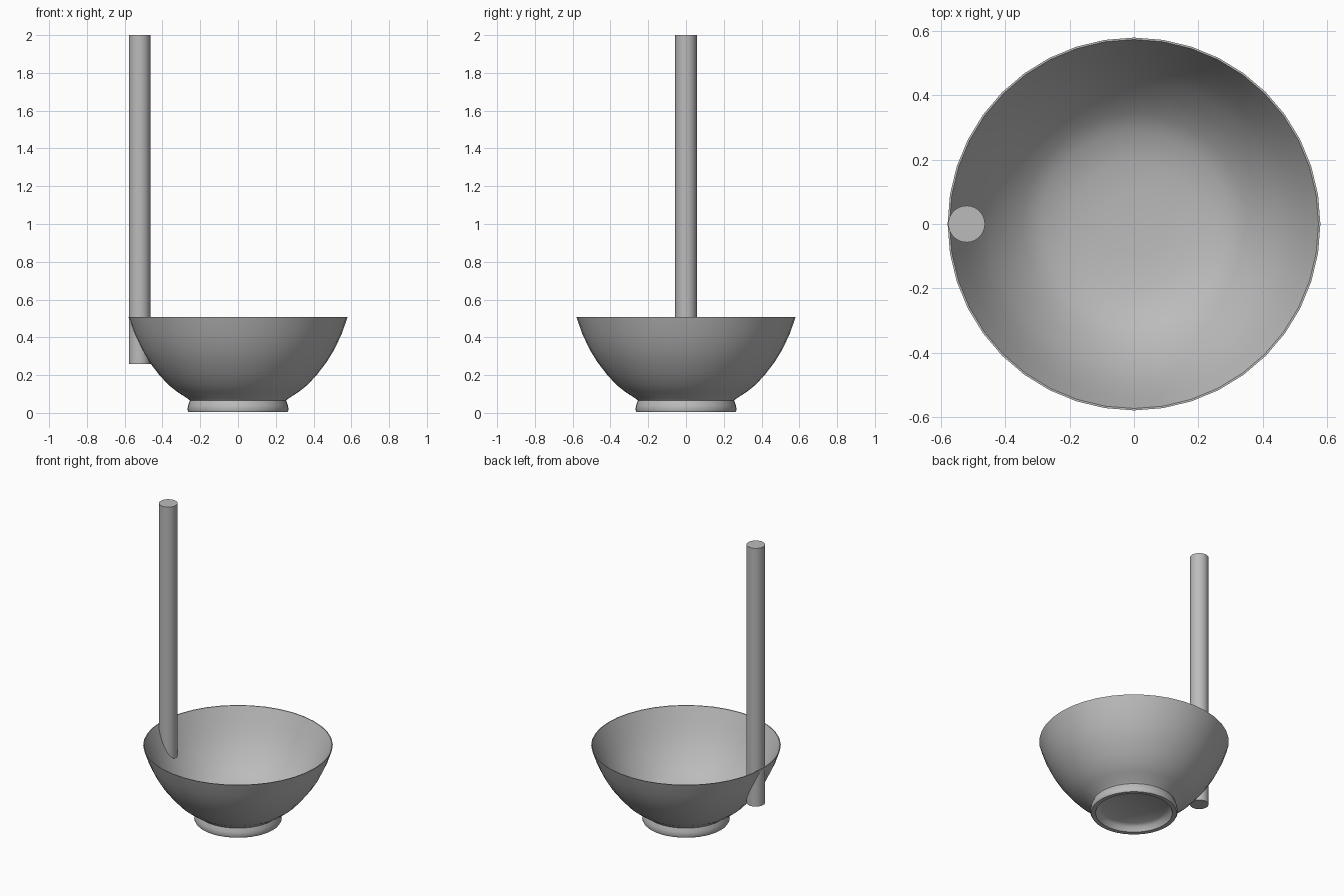
import bpy
from math import cos, sin, pi, radians

cube = bpy.data.objects.get("Cube")
if cube:
    bpy.data.objects.remove(cube, do_unlink=True)

grey = bpy.data.materials.new("plain_grey")
grey.use_nodes = True
colour = (0.5, 0.5, 0.5, 1)
grey.diffuse_color = colour
grey.node_tree.nodes["Principled BSDF"].inputs["Base Color"].default_value = colour


def finish(ob, angle):
    ob.data.materials.append(grey)
    bpy.ops.object.select_all(action="DESELECT")
    ob.select_set(True)
    bpy.context.view_layer.objects.active = ob
    bpy.ops.object.shade_smooth_by_angle(angle=radians(angle))


def lathe(name, profile, sides):
    """Revolve a closed (radius, z) profile whose ends lie on the axis."""
    verts, rings = [], []
    for r, z in profile:
        count = sides if r else 1
        rings.append([len(verts) + i for i in range(count)])
        verts += [(r * cos(2 * pi * i / sides), r * sin(2 * pi * i / sides), z)
                  for i in range(count)]
    faces = []
    for a, b in zip(rings, rings[1:]):
        for i in range(sides):
            j = (i + 1) % sides
            quad = [a[i % len(a)], a[j % len(a)], b[j % len(b)], b[i % len(b)]]
            faces.append(list(dict.fromkeys(quad)))
    mesh = bpy.data.meshes.new(name)
    mesh.from_pydata(verts, [], faces)
    ob = bpy.data.objects.new(name, mesh)
    bpy.context.collection.objects.link(ob)
    return ob


# Bowl: recessed underside, foot ring, flaring outer wall, thin rim, inner wall
underside = [(0, 0.05), (0.2, 0.048), (0.222, 0.035), (0.235, 0.005)]
foot = [(0.262, 0.004), (0.268, 0.015), (0.264, 0.04), (0.255, 0.065)]
outer = [(0.265, 0.075), (0.32, 0.11), (0.37, 0.15), (0.42, 0.205),
         (0.47, 0.27), (0.51, 0.335), (0.55, 0.42), (0.58, 0.507)]
inner = [(0.574, 0.507), (0.535, 0.42), (0.492, 0.335), (0.45, 0.27), (0.4, 0.21),
         (0.345, 0.155), (0.29, 0.12), (0.2, 0.095), (0.1, 0.088), (0, 0.086)]
bowl = lathe("bowl", underside + foot + outer + inner, 40)
finish(bowl, 40)

# Upright rod passing through the bowl wall
bottom, top = 0.258, 2.0
bpy.ops.mesh.primitive_cylinder_add(vertices=32, radius=0.057, depth=top - bottom,
                                    location=(-0.521, 0, (top + bottom) / 2))
rod = bpy.context.object
rod.name = "upright_rod"
finish(rod, 40)
